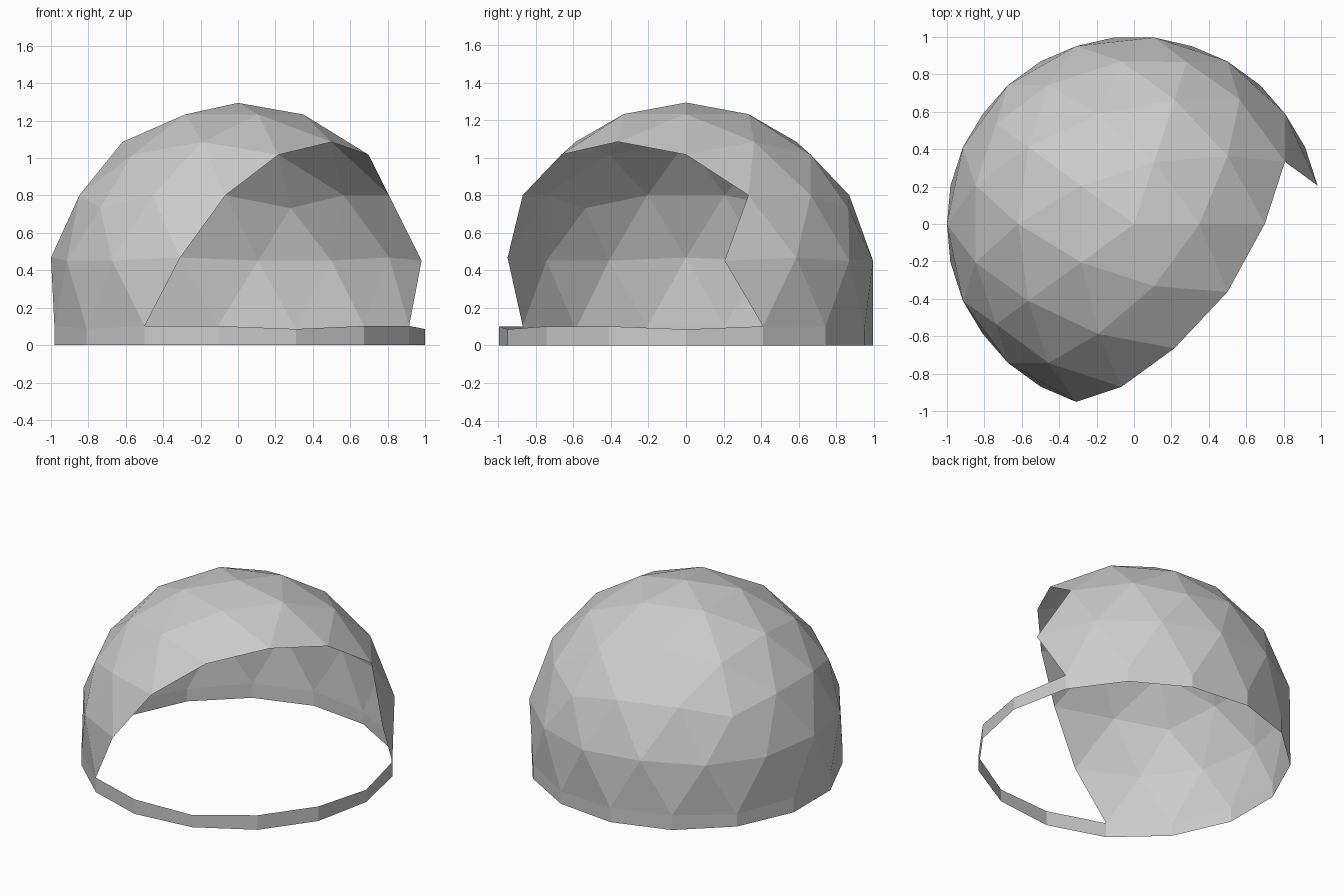
import bpy, bmesh, math
from mathutils import Vector

if "Cube" in bpy.data.objects:
    bpy.data.objects.remove(bpy.data.objects["Cube"])

R = 1.018      # sphere radius
CZ = 0.277     # sphere centre height
FREQ = 3       # geodesic frequency


def add_object(name, bm):
    mesh = bpy.data.meshes.new(name)
    bm.to_mesh(mesh)
    bm.free()
    obj = bpy.data.objects.new(name, mesh)
    bpy.context.collection.objects.link(obj)
    return obj


def inside(p, poly):
    hit = False
    for (x1, y1), (x2, y2) in zip(poly, poly[1:] + poly[:1]):
        if (y1 > p[1]) != (y2 > p[1]) and p[0] < x1 + (p[1] - y1) * (x2 - x1) / (y2 - y1):
            hit = not hit
    return hit


# opening outline as (azimuth in degrees, height)
opening = [(-120, 0.0), (-120, 0.10), (-108, 0.468), (-94.4, 0.80), (-72, 1.017),
           (-36, 1.086), (0, 1.017), (22.4, 0.80), (12, 0.452), (24, 0.10), (24, 0.0)]

# geodesic shell: each icosahedron face split into a triangle grid
ico = bmesh.new()
bmesh.ops.create_icosphere(ico, subdivisions=1, radius=1)
bm = bmesh.new()
for f in ico.faces:
    a, b, c = (v.co.normalized() for v in f.verts)

    def pt(i, j):
        return (a + (b - a) * (i / FREQ) + (c - a) * (j / FREQ)).normalized()

    for i in range(FREQ):
        for j in range(FREQ - i):
            tris = [(pt(i, j), pt(i + 1, j), pt(i, j + 1))]
            if i + j < FREQ - 1:
                tris.append((pt(i + 1, j), pt(i + 1, j + 1), pt(i, j + 1)))
            for t in tris:
                if min(p.z for p in t) > -0.25:
                    bm.faces.new([bm.verts.new(p * R + Vector((0, 0, CZ))) for p in t])
ico.free()
bmesh.ops.remove_doubles(bm, verts=bm.verts, dist=0.001)

# low riser wall under the complete bottom ring
rim = [(e.verts[0].co.copy(), e.verts[1].co.copy()) for e in bm.edges if e.is_boundary]
wall = bmesh.new()
for p, q in rim:
    if p.cross(q).z < 0:
        p, q = q, p
    wall.faces.new([wall.verts.new(v) for v in ((p.x, p.y, 0), (q.x, q.y, 0), q, p)])
bmesh.ops.remove_doubles(wall, verts=wall.verts, dist=0.001)
add_object("base_wall", wall)

# stage opening cut out of the shell
gone = []
for f in bm.faces:
    m = f.calc_center_median()
    if inside((math.degrees(math.atan2(m.y, m.x)), m.z), opening):
        gone.append(f)
bmesh.ops.delete(bm, geom=gone, context='FACES')
add_object("dome_shell", bm)
